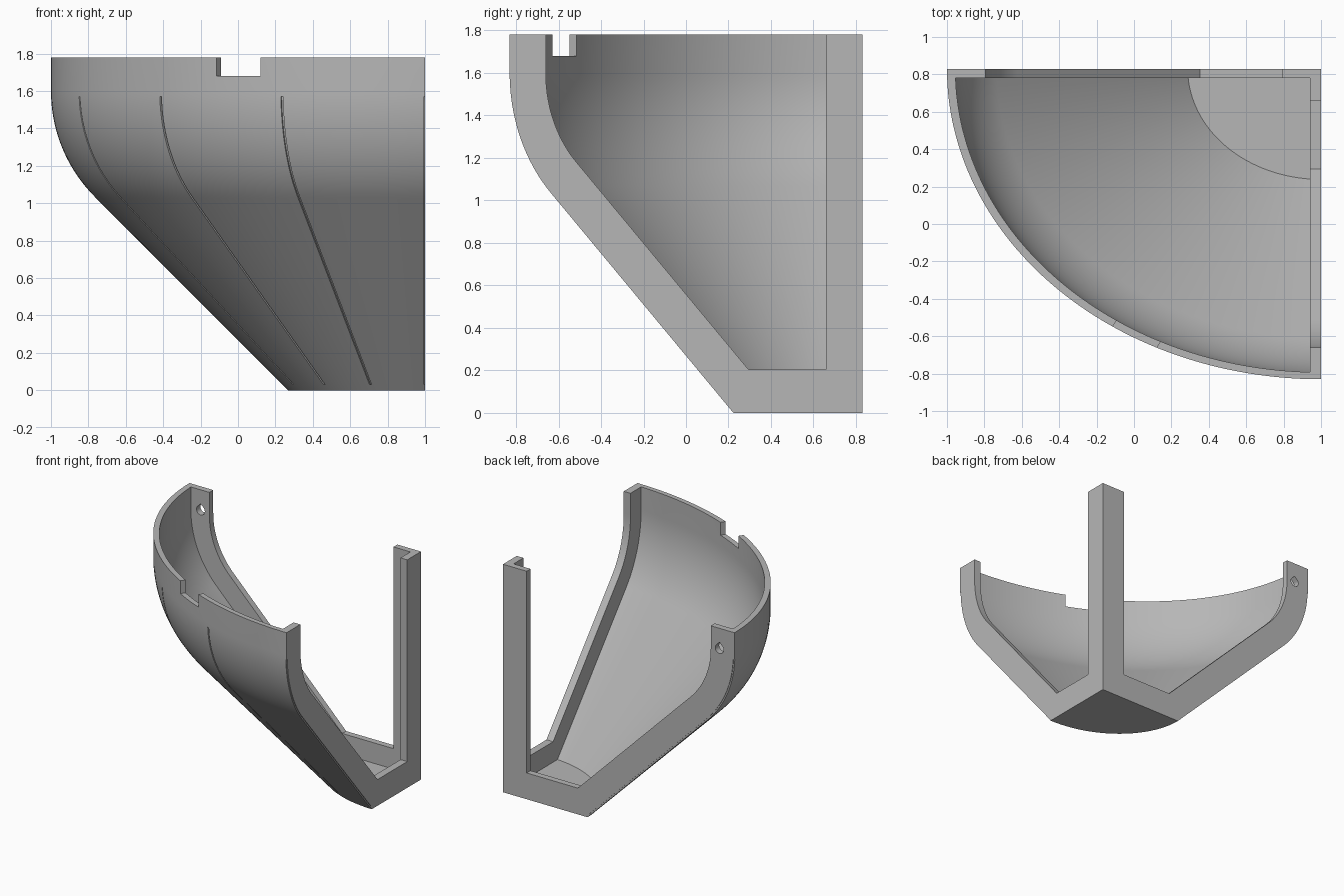
import bpy
import bmesh
from math import cos, sin, pi, radians, sqrt
from mathutils import Matrix

if "Cube" in bpy.data.objects:
    bpy.data.objects.remove(bpy.data.objects["Cube"], do_unlink=True)

HEIGHT, WALL, RIB, RIB_DEPTH = 1.78, 0.045, 0.205, 0.058
SQUASH = 0.83          # the round bowl is narrowed front to back
# local frame: radius from the corner axis; moved to world at the end
TO_WORLD = Matrix.Translation((1, SQUASH, 0)) @ Matrix.Diagonal((-1, -SQUASH, 1, 1))


def contour(inset, bottom, top, steps=20):
    """Bowl contour (radius, height), upward: 45 degree cone, arc, upright rim."""
    arc = 0.8 - inset
    pts = []
    for i in range(steps + 1):
        a = -pi / 4 + pi / 4 * i / steps
        pts.append((1.2 + arc * cos(a), 1.6 + arc * sin(a)))
    r, z = pts[0]
    pts.insert(0, (r - z + bottom, bottom))
    if top > 1.6:
        pts.append((1.2 + arc, top))
    else:
        pts[-1] = (pts[-1][0], top)
    return pts


def place(r, t, z, angle):
    return (r * cos(angle) - t * sin(angle), r * sin(angle) + t * cos(angle), z)


def loft(bm, rings):
    rows = [[bm.verts.new(p) for p in ring] for ring in rings]
    n = len(rows[0])
    for a, b in zip(rows, rows[1:]):
        for i in range(n):
            j = (i + 1) % n
            bm.faces.new((a[i], a[j], b[j], b[i]))
    bm.faces.new(rows[0])
    bm.faces.new(rows[-1])


def slab(bm, profile, angle, t0, t1):
    """Extrude a radius/height profile sideways at a given heading."""
    loft(bm, [[place(r, t, z, angle) for r, z in profile] for t in (t0, t1)])


def revolve(bm, profile, start, end, steps=56):
    loft(bm, [[place(r, 0, z, start + (end - start) * i / steps) for r, z in profile]
              for i in range(steps + 1)])


def box(r0, r1, z0, z1):
    return [(r0, z0), (r1, z0), (r1, z1), (r0, z1)]


def finish(bm, name):
    bmesh.ops.remove_doubles(bm, verts=bm.verts, dist=1e-5)
    bm.transform(TO_WORLD)
    bmesh.ops.recalc_face_normals(bm, faces=bm.faces)
    mesh = bpy.data.meshes.new(name)
    bm.to_mesh(mesh)
    bm.free()
    obj = bpy.data.objects.new(name, mesh)
    bpy.context.collection.objects.link(obj)
    return obj


helpers = []


def combine(target, helper, operation):
    mod = target.modifiers.new(helper.name, "BOOLEAN")
    mod.operation, mod.object, mod.solver = operation, helper, "EXACT"
    helper.hide_render = True
    helpers.append(helper)


# quarter bowl shell with floor
bm = bmesh.new()
revolve(bm, [(0, 0)] + contour(0, 0, HEIGHT)
        + contour(WALL, WALL, HEIGHT)[::-1] + [(0, WALL)], 0, pi / 2)
bowl = finish(bm, "quarter_bowl")

# flat frames on both cut sides, each with the corner post
frame = ([(0, 0)] + contour(0.01, 0, HEIGHT) + contour(RIB, RIB, HEIGHT)[::-1]
         + [(RIB, RIB), (RIB, HEIGHT), (0, HEIGHT)])
for name, angle, depth in (("back_frame", 0, RIB_DEPTH), ("side_frame", pi / 2, -RIB_DEPTH)):
    bm = bmesh.new()
    slab(bm, frame, angle, 0, depth)
    combine(bowl, finish(bm, name), "UNION")

# rim notch and teardrop bolt holes
bm = bmesh.new()
slab(bm, box(1.8, 2.2, 1.68, 1.9), radians(60), -0.135, 0.135)
size = 0.036
drop = [(0, size * sqrt(2))]
for i in range(19):
    a = radians(45 - 15 * i)
    drop.append((size * cos(a), size * sin(a)))
for r, z in ((1.87, 1.62), (1.054, 0.515), (0.404, 0.138)):
    hole = [(r + dr, z + dz) for dr, dz in drop]
    slab(bm, hole, 0, -0.05, 0.09)
    slab(bm, hole, pi / 2, 0.05, -0.09)
combine(bowl, finish(bm, "notch_and_holes"), "DIFFERENCE")

# upright grooves on the outside
bm = bmesh.new()
groove = contour(0.011, 0.03, 1.57) + contour(-0.03, 0.03, 1.57)[::-1]
for i in range(5):
    slab(bm, groove, pi / 8 * i, -0.006, 0.006)
combine(bowl, finish(bm, "upright_grooves"), "DIFFERENCE")

# level groove where the cone meets the curve
bm = bmesh.new()
revolve(bm, box(1.752, 1.9, 1.025, 1.043), radians(-5), radians(95))
combine(bowl, finish(bm, "level_groove"), "DIFFERENCE")

# triangular grid of grooves under the floor
for angle in (30, 90, 150):
    bm = bmesh.new()
    for k in range(-3, 4):
        d = k * 0.2275
        half = sqrt(0.7 ** 2 - d ** 2)
        slab(bm, box(d - 0.007, d + 0.007, -0.03, 0.011), radians(angle), -half, half)
    combine(bowl, finish(bm, "floor_grooves"), "DIFFERENCE")

# bake the shape and drop the helpers
bpy.context.view_layer.update()
graph = bpy.context.evaluated_depsgraph_get()
baked = bpy.data.meshes.new_from_object(bowl.evaluated_get(graph))
bowl.modifiers.clear()
bowl.data = baked
for helper in helpers:
    bpy.data.objects.remove(helper, do_unlink=True)

# single grey colour
grey = bpy.data.materials.new("light_grey")
grey.use_nodes = True
colour = (0.47, 0.47, 0.47, 1)
grey.diffuse_color = colour
grey.node_tree.nodes["Principled BSDF"].inputs["Base Color"].default_value = colour
bowl.data.materials.clear()
bowl.data.materials.append(grey)

bpy.ops.object.select_all(action="DESELECT")
bowl.select_set(True)
bpy.context.view_layer.objects.active = bowl
bpy.ops.object.shade_smooth_by_angle(angle=radians(25))
